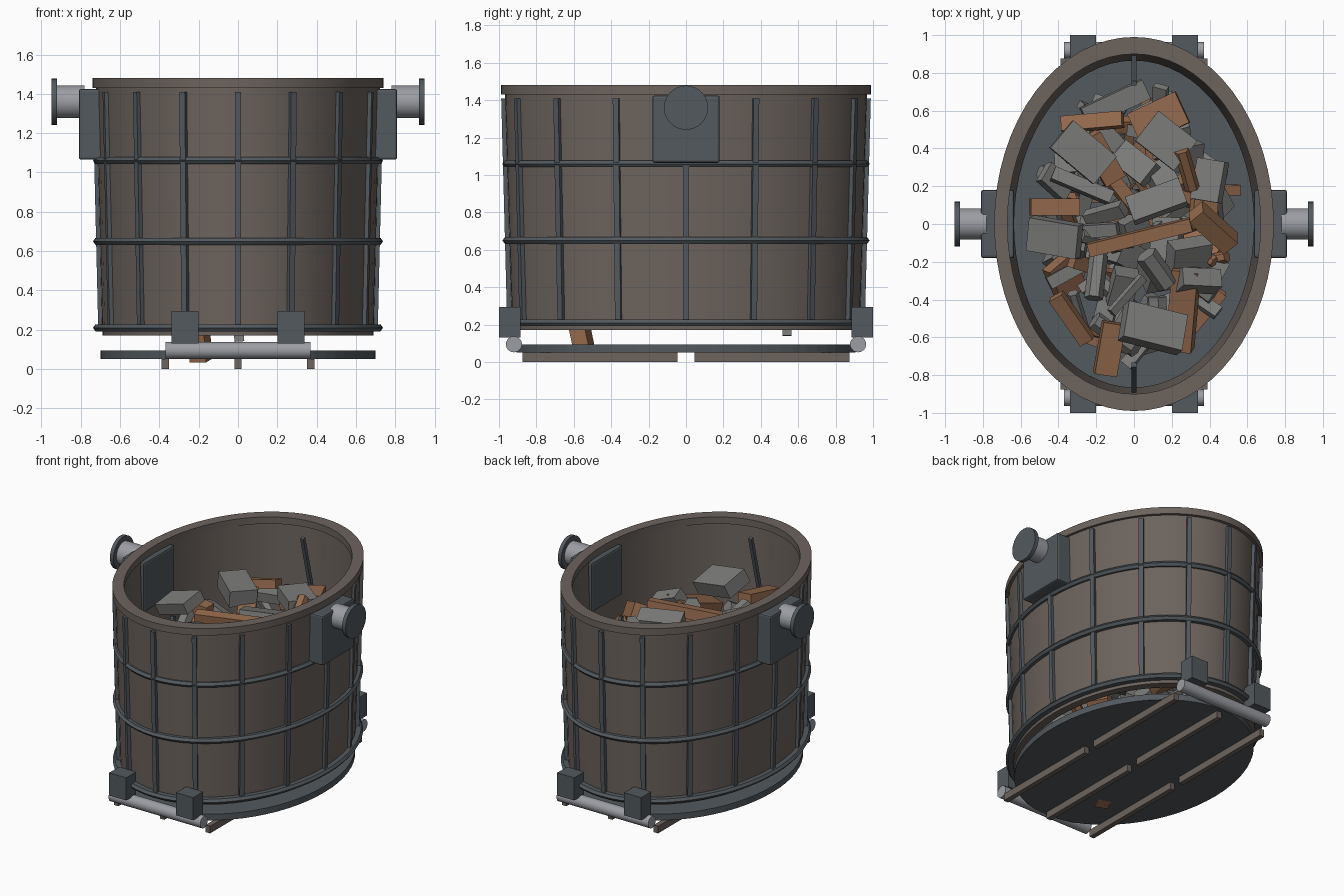
import bpy, bmesh, math, random
from mathutils import Vector, Matrix, Euler

if "Cube" in bpy.data.objects:
    bpy.data.objects.remove(bpy.data.objects["Cube"])

random.seed(11)

def mat(name, c):
    m = bpy.data.materials.new(name)
    m.diffuse_color = (*c, 1)
    m.use_nodes = True
    m.node_tree.nodes["Principled BSDF"].inputs["Base Color"].default_value = m.diffuse_color
    return m

SHELL = mat("worn_shell", (0.150, 0.125, 0.110))
STEEL = mat("dark_steel", (0.085, 0.100, 0.112))
PIN = mat("bright_steel", (0.33, 0.34, 0.37))
GREY = mat("grey_scrap", (0.20, 0.20, 0.195))
RUST = mat("rusty_scrap", (0.30, 0.145, 0.075))

def finish(bm, name, m, smooth=False, bevel=0):
    bmesh.ops.recalc_face_normals(bm, faces=bm.faces[:])
    me = bpy.data.meshes.new(name)
    bm.to_mesh(me)
    bm.free()
    ob = bpy.data.objects.new(name, me)
    bpy.context.collection.objects.link(ob)
    me.materials.append(m)
    if bevel:
        b = ob.modifiers.new("bevel", 'BEVEL')
        b.width, b.segments = bevel, 2
    if smooth:
        bpy.ops.object.select_all(action='DESELECT')
        ob.select_set(True)
        bpy.context.view_layer.objects.active = ob
        bpy.ops.object.shade_smooth_by_angle(angle=math.radians(35))
    return ob

def add_box(bm, size, mx):
    bmesh.ops.create_cube(bm, size=1, matrix=mx @ Matrix.Diagonal((*size, 1)))

def box(name, lo, hi, m, bevel=0):
    lo, hi = Vector(lo), Vector(hi)
    bm = bmesh.new()
    add_box(bm, hi - lo, Matrix.Translation((lo + hi) / 2))
    return finish(bm, name, m, bevel=bevel)

def cyl_x(name, x0, x1, y, z, r, m, n=32):
    bm = bmesh.new()
    mx = Matrix.Translation(((x0 + x1) / 2, y, z)) @ Matrix.Rotation(math.pi / 2, 4, 'Y')
    bmesh.ops.create_cone(bm, cap_ends=True, segments=n, radius1=r, radius2=r,
                          depth=abs(x1 - x0), matrix=mx)
    return finish(bm, name, m, True)

def oval_ring(name, profile, m, n=64):
    # closed (rx, ry, z) profile swept round the oval
    bm = bmesh.new()
    rows = []
    for i in range(n):
        a = 2 * math.pi * i / n
        rows.append([bm.verts.new((rx * math.cos(a), ry * math.sin(a), z)) for rx, ry, z in profile])
    k = len(profile)
    for i in range(n):
        p, q = rows[i], rows[(i + 1) % n]
        for j in range(k):
            bm.faces.new((p[j], q[j], q[(j + 1) % k], p[(j + 1) % k]))
    return finish(bm, name, m, True)

# Tapered oval shell and flat top rim
oval_ring("shell", [(.69, .93, .17), (.722, .968, 1.45), (.675, .915, 1.45), (.635, .865, .17)], SHELL)
oval_ring("top_rim", [(.74, .99, 1.43), (.74, .99, 1.48), (.67, .90, 1.48), (.67, .90, 1.43)], SHELL)

# Horizontal hoops
for i, z in enumerate((.21, .65, 1.06)):
    t = (z - .17) / 1.28
    rx, ry = .68 + .032 * t, .92 + .038 * t
    oval_ring(f"hoop_{i}", [(rx, ry, z - .018), (.725, .968, z - .018), (.738, .982, z),
                            (.725, .968, z + .018), (rx, ry, z + .018)], STEEL)

# Vertical stiffeners following the taper
bm = bmesh.new()
for i in range(16):
    a = i * math.pi / 8
    lo = Vector((.695 * math.cos(a), .94 * math.sin(a), .20))
    hi = Vector((.724 * math.cos(a), .972 * math.sin(a), 1.41))
    up = (hi - lo).normalized()
    out = Vector((math.cos(a) / .7, math.sin(a) / .95, 0)).normalized()
    side = up.cross(out).normalized()
    out = side.cross(up)
    mx = Matrix((out, side, up)).transposed().to_4x4()
    mx.translation = (lo + hi) / 2
    add_box(bm, (.032, .032, (hi - lo).length), mx)
finish(bm, "stiffeners", STEEL)

for s, tag in ((1, "right"), (-1, "left")):
    # Trunnion plate, pin and flange
    xs = sorted((s * .635, s * .81))
    box("trunnion_plate_" + tag, (xs[0], -.18, 1.065), (xs[1], .18, 1.425), STEEL, .012)
    cyl_x("trunnion_pin_" + tag, s * .78, s * .93, 0, 1.36, .083, PIN)
    cyl_x("trunnion_flange_" + tag, s * .922, s * .95, 0, 1.36, .118, STEEL)

for s, tag in ((1, "back"), (-1, "front")):
    # Hinge lugs and rod
    ys = sorted((s * .885, s * 1.0))
    for x in (-.27, .27):
        box(f"hinge_lug_{tag}", (x - .069, ys[0], .13), (x + .069, ys[1], .295), STEEL)
    cyl_x("hinge_rod_" + tag, -.37, .37, s * .92, .095, .043, PIN, 24)

    # Half-oval floor door with three ribs beneath
    bm = bmesh.new()
    pts = [(.70 * math.cos(math.pi * i / 32), s * .905 * math.sin(math.pi * i / 32)) for i in range(33)]
    f = bm.faces.new([bm.verts.new((x, y, .05)) for x, y in pts])
    r = bmesh.ops.extrude_face_region(bm, geom=[f])
    bmesh.ops.translate(bm, vec=(0, 0, .045), verts=[v for v in r["geom"] if isinstance(v, bmesh.types.BMVert)])
    finish(bm, "floor_door_" + tag, STEEL)
    for x in (-.37, 0, .37):
        yr = sorted((s * .045, s * .875))
        box("door_rib_" + tag, (x - .018, yr[0], .003 - .003), (x + .018, yr[1], .052), SHELL)

    # Leaning bar inside the end wall
    a, b = Vector((0, s * .745, 1.43)), Vector((0, s * .90, .80))
    bm = bmesh.new()
    mx = (a - b).to_track_quat('Z', 'Y').to_matrix().to_4x4()
    mx.translation = (a + b) / 2
    add_box(bm, (.025, .025, (a - b).length), mx)
    finish(bm, "inner_bar_" + tag, STEEL)

# Scrap pile: blocks and hexagonal rods
grey, rust = bmesh.new(), bmesh.new()

def scrap(bm, x, y, z, size, rot, hexa=False):
    mx = Matrix.Translation((x, y, z)) @ Euler(rot).to_matrix().to_4x4()
    if hexa:
        mx = mx @ Matrix.Rotation(math.pi / 2, 4, 'Y')
        bmesh.ops.create_cone(bm, cap_ends=True, segments=6, radius1=size[1] / 2,
                              radius2=size[1] / 2, depth=size[0], matrix=mx)
    else:
        add_box(bm, size, mx)

# Large pieces on top: x, y, z, length, width, yaw
top_grey = [(-.27, .38, 1.13, .30, .19, -40), (.17, .44, 1.15, .26, .20, -38), (.12, .12, 1.12, .30, .14, 20),
            (-.42, -.07, 1.16, .28, .18, -10), (.10, -.55, 1.16, .33, .20, -14), (.34, -.30, 1.05, .22, .10, -3),
            (-.10, .64, 1.02, .36, .11, 25), (.40, .23, 1.0, .22, .16, 80)]
top_rust = [(-.22, .54, 1.12, .33, .08, 5), (.13, .56, 1.1, .28, .18, 25), (-.42, .09, 1.08, .26, .09, 0),
            (.03, -.07, 1.14, .56, .07, 14), (.42, -.02, 1.06, .27, .10, -42), (-.13, -.66, 1.08, .28, .12, 80),
            (.26, -.45, .98, .45, .14, 85), (-.17, .35, 1.05, .28, .12, -60), (-.33, -.50, 1.03, .30, .08, -55)]
for bm, rows in ((grey, top_grey), (rust, top_rust)):
    for x, y, z, l, w, yaw in rows:
        tilt = [random.uniform(-.4, .4) for _ in range(2)]
        scrap(bm, x, y, z, (l, w, random.uniform(.06, .12)), (*tilt, math.radians(yaw)))
scrap(rust, .28, .29, 1.14, (.24, .08), (0, -.5, 1.85), True)
scrap(grey, .12, -.24, 1.1, (.21, .12), (0, .4, -.95), True)
scrap(grey, -.2, -.28, 1.1, (.24, .10), (0, .3, 1.45), True)

# Random filling below
for i in range(125):
    a, r = random.uniform(0, 2 * math.pi), math.sqrt(random.random())
    z = random.uniform(.28, 1.04)
    x, y = .44 * r * math.cos(a), .68 * r * math.sin(a)
    rot = [random.uniform(-.7, .7), random.uniform(-.7, .7), random.uniform(0, 6.28)]
    kind = random.random()
    bm = rust if random.random() < .3 else grey
    if kind < .45:
        size = (random.uniform(.14, .26), random.uniform(.10, .18), random.uniform(.05, .12))
    elif kind < .75:
        size = (random.uniform(.2, .34), random.uniform(.04, .08), random.uniform(.03, .06))
    else:
        size = (random.uniform(.14, .28), random.uniform(.05, .11), 0)
    scrap(bm, x, y, z, size, rot, kind >= .75)
# Pieces poking through the gap above the floor
scrap(rust, -.20, -.57, .19, (.3, .09, .09), (0, 1.35, 1.2))
scrap(grey, 0, .54, .24, (.2, .05, .05), (0, 1.5, 0))
finish(grey, "grey_scrap_pile", GREY)
finish(rust, "rusty_scrap_pile", RUST)
